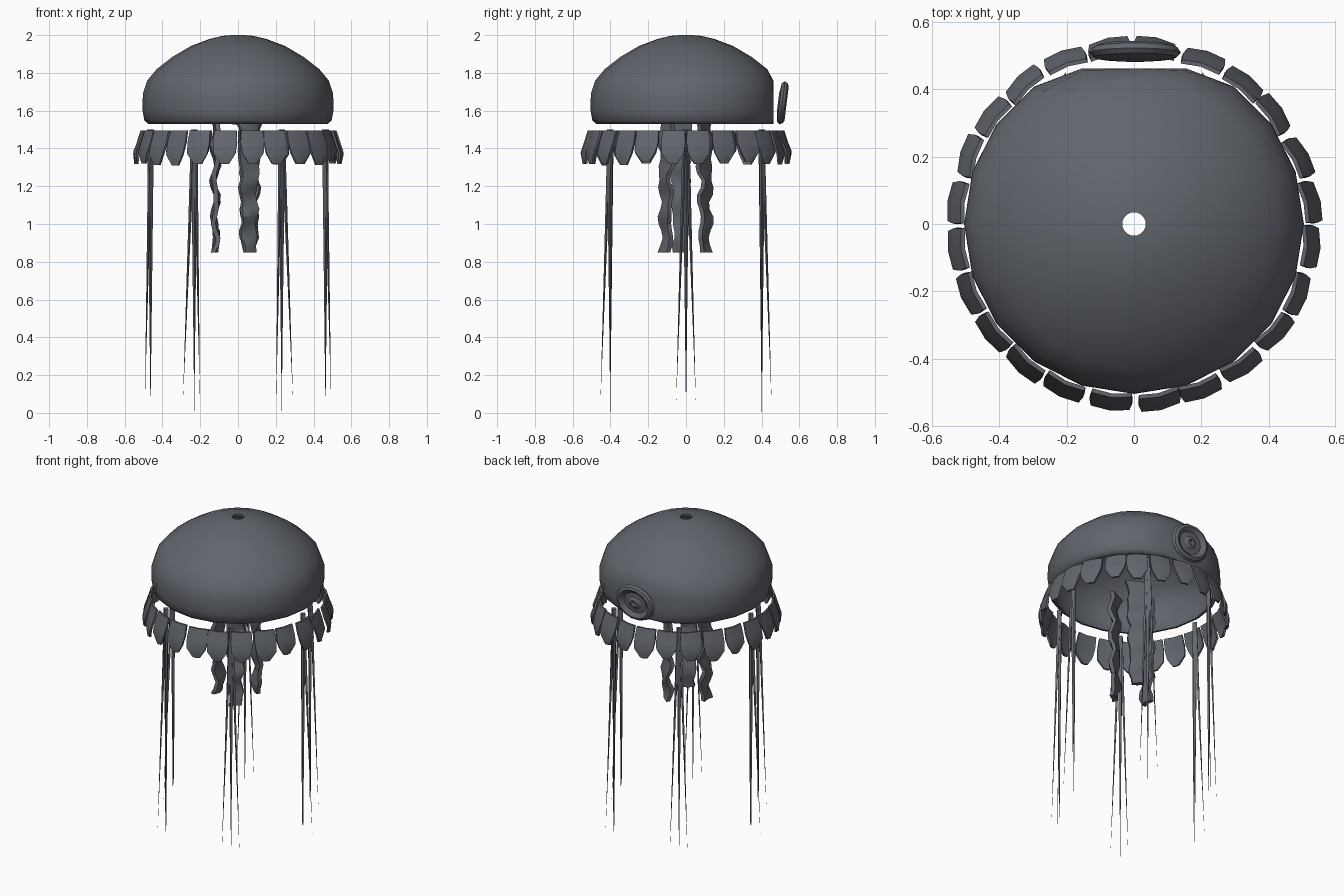
import bpy, bmesh, math, random
from mathutils import Vector, Matrix

if "Cube" in bpy.data.objects:
    bpy.data.objects.remove(bpy.data.objects["Cube"])

random.seed(4)
slate = bpy.data.materials.new("slate_grey")
slate.diffuse_color = (0.12, 0.13, 0.15, 1)
slate.use_nodes = True
slate.node_tree.nodes["Principled BSDF"].inputs["Base Color"].default_value = slate.diffuse_color


def make(name, bm, angle=None):
    bmesh.ops.recalc_face_normals(bm, faces=bm.faces)
    me = bpy.data.meshes.new(name)
    bm.to_mesh(me)
    bm.free()
    ob = bpy.data.objects.new(name, me)
    bpy.context.collection.objects.link(ob)
    me.materials.append(slate)
    if angle:
        bpy.ops.object.select_all(action='DESELECT')
        bpy.context.view_layer.objects.active = ob
        ob.select_set(True)
        bpy.ops.object.shade_smooth_by_angle(angle=math.radians(angle))
    return ob


def bridge(bm, rings, closed=True):
    """Quads between successive rings of vertices."""
    for a, b in zip(rings, rings[1:]):
        n = len(a)
        for i in range(n if closed else n - 1):
            j = (i + 1) % n
            bm.faces.new((a[i], a[j], b[j], b[i]))


def lathe(bm, profile, sides, fix=lambda v: v):
    rings = []
    for r, z in profile:
        rings.append([bm.verts.new(fix(Vector((r * math.cos(t), r * math.sin(t), z))))
                      for t in (2 * math.pi * i / sides for i in range(sides))])
    bridge(bm, rings)
    return rings


def frame(deg):
    a = math.radians(deg)
    return Vector((math.cos(a), math.sin(a), 0)), Vector((-math.sin(a), math.cos(a), 0))


# Bell: hollow dome with a small crown hole and a flattened back
bm = bmesh.new()
outer = [(0.475, 1.53), (0.496, 1.548), (0.505, 1.60), (0.504, 1.69), (0.48, 1.76), (0.43, 1.82),
         (0.35, 1.883), (0.25, 1.942), (0.15, 1.98), (0.08, 1.996), (0.035, 2.0)]
inner = [(max(r - 0.012, 0.035), z - (0.012 if z > 1.7 else 0)) for r, z in outer[::-1]]
rings = lathe(bm, outer + inner, 20, lambda v: Vector((v.x, min(v.y, 0.462), v.z)))
bridge(bm, [rings[-1], rings[0]])
make("bell", bm, 60)

# Frill: ring of flared hanging lappets with pointed ends
bm = bmesh.new()
rows = [(0.514, 1.495, 0.059), (0.534, 1.43, 0.064), (0.553, 1.37, 0.058), (0.547, 1.315, 0.022)]
for k in range(24):
    out, side = frame(7.5 + 15 * k + random.uniform(-0.8, 0.8))
    twist, drop = random.uniform(-0.14, 0.14), random.uniform(-0.006, 0.022)
    layers = []
    for depth in (0, -0.012):
        grid = []
        for i, (r, z, w) in enumerate(rows):
            row = []
            for s in (-1, 0, 1):
                rad = r + depth + (0.006 if s == 0 else -0.002) + s * w * twist
                p = out * rad + side * (s * w)
                p.z = z + (drop if i > 1 else 0)
                row.append(bm.verts.new(p))
            grid.append(row)
        bridge(bm, grid, False)
        layers.append(grid)
    rims = []
    for g in layers:
        rims.append(g[0] + [r[2] for r in g[1:-1]] + g[-1][::-1] + [r[0] for r in g[-2:0:-1]])
    bridge(bm, rims)
make("frill", bm, 40)


# Tentacles: one long strand and two splayed thin strands at six points
def strand(bm, top, tip, radius):
    a = [bm.verts.new(top + Vector((math.cos(t), math.sin(t), 0)) * radius)
         for t in (math.pi / 2 * i for i in range(4))]
    end = bm.verts.new(tip)
    for i in range(4):
        bm.faces.new((a[i], a[(i + 1) % 4], end))
    bm.faces.new(a)


bm = bmesh.new()
for k in range(6):
    out, side = frame(60 * k)
    base = out * 0.463
    up = Vector((0, 0, 1.5))
    strand(bm, base + up, base, 0.018)
    for s in (-1, 1):
        strand(bm, base + up + side * s * 0.006,
               base + out * 0.03 + side * s * 0.052 + Vector((0, 0, 0.06)), 0.012)
make("tentacles", bm)

# Oral arms: three thick rippled ribbons under the bell
bm = bmesh.new()
for deg, shift in ((60, -0.004), (180, 0.026), (300, -0.004)):
    out, side = frame(deg)
    rings = []
    n = 18
    for i in range(n + 1):
        f = i / n
        ph = f * math.pi * 7 + deg
        rad = 0.12 + 0.010 * math.sin(ph)
        w = 0.058 - 0.020 * f + 0.006 * math.sin(ph * 1.6)
        ring = []
        for s, t in ((-1, -1), (0, -1.3), (1, -1), (1, 1), (0, 1.3), (-1, 1)):
            wob = 0.008 * math.sin(ph * 1.3 + 2 * s)
            p = out * (rad + t * 0.012 + wob) + side * (s * w + shift + 0.006 * math.cos(ph))
            p.z = 1.535 - 0.685 * f
            ring.append(bm.verts.new(p))
        rings.append(ring)
    bridge(bm, rings)
    bm.faces.new(rings[0])
    bm.faces.new(rings[-1])
make("oral_arms", bm, 35)

# Rear disc: dished round plate with raised rim and centre boss
bm = bmesh.new()
disc = [(0.012, 0.002), (0.020, 0.014), (0.030, 0.012), (0.04, 0.003), (0.072, 0.0), (0.084, 0.012),
        (0.098, 0.020), (0.115, 0.012), (0.124, -0.004), (0.112, -0.018), (0.05, -0.026)]
rings = lathe(bm, disc, 14, lambda v: Vector((v.x * 1.1, v.y * 0.95, v.z)))
bm.faces.new(rings[0])
bm.faces.new(rings[-1])
turn = Matrix.Rotation(math.radians(-7), 4, 'X') @ Matrix.Rotation(math.radians(-90), 4, 'X')
bmesh.ops.transform(bm, matrix=Matrix.Translation((0.003, 0.513, 1.641)) @ turn, verts=bm.verts)
make("rear_disc", bm, 35)
